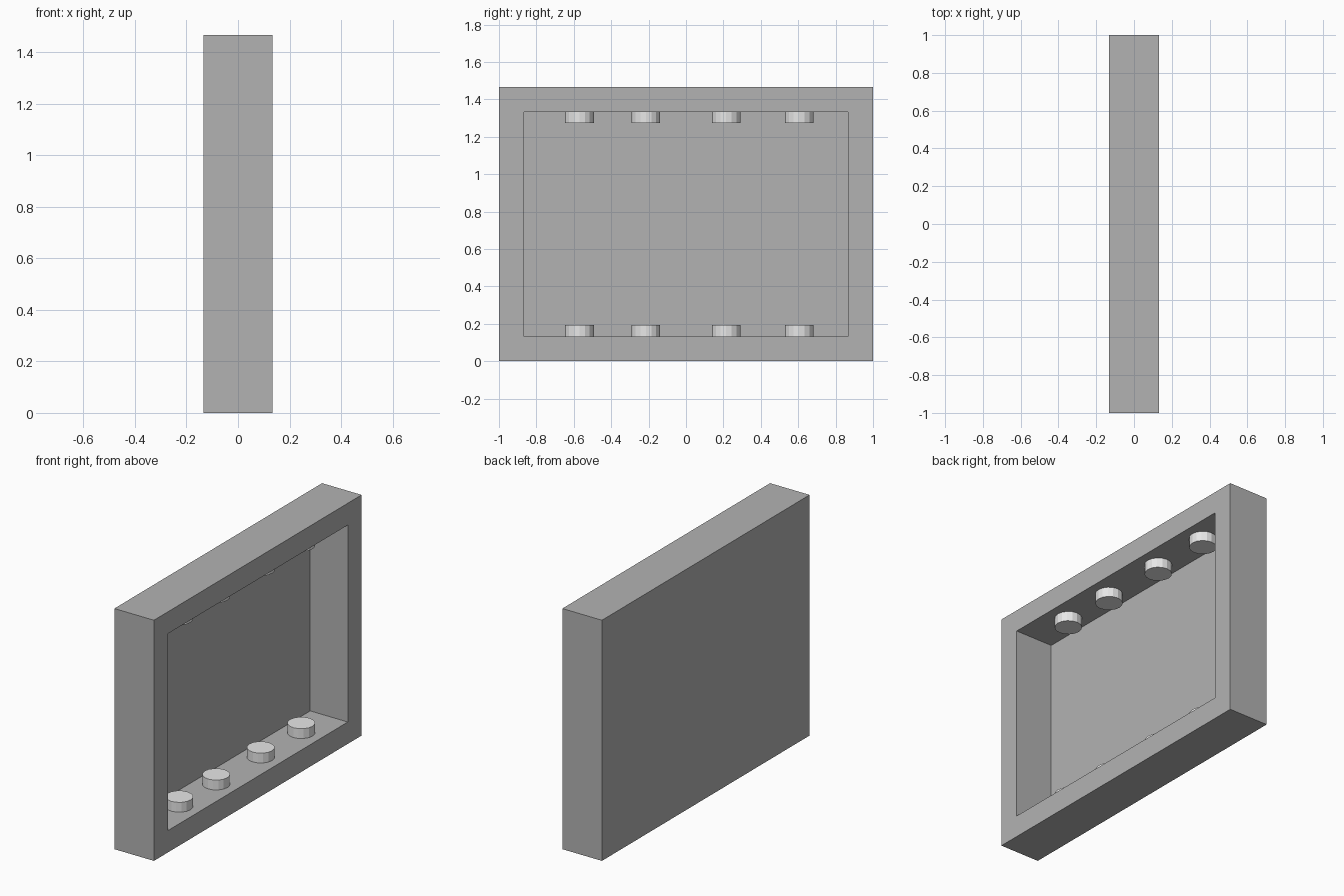
import bpy, bmesh
from mathutils import Matrix

cube = bpy.data.objects.get("Cube")
if cube:
    bpy.data.objects.remove(cube, do_unlink=True)


def material(name, value):
    mat = bpy.data.materials.new(name)
    colour = (value, value, value, 1)
    mat.use_nodes = True
    mat.diffuse_color = colour
    mat.node_tree.nodes["Principled BSDF"].inputs["Base Color"].default_value = colour
    return mat


def make_object(name, bm, mat):
    mesh = bpy.data.meshes.new(name)
    bm.to_mesh(mesh)
    bm.free()
    mesh.materials.append(mat)
    obj = bpy.data.objects.new(name, mesh)
    bpy.context.collection.objects.link(obj)
    return obj


grey = material("mid grey", 0.45)
light = material("light grey", 0.8)

UNIT = 2 / 15
WIDTH, HEIGHT, DEPTH = 15 * UNIT, 11 * UNIT, 2 * UNIT
PANEL = 0.1 * UNIT

# Shallow tray frame: a box whose +x face is inset and pushed in to the thin back panel
bm = bmesh.new()
bmesh.ops.create_cube(bm, size=1)
bmesh.ops.scale(bm, vec=(DEPTH, WIDTH, HEIGHT), verts=bm.verts)
bmesh.ops.translate(bm, vec=(0, 0, HEIGHT / 2), verts=bm.verts)
bm.normal_update()
opening = max(bm.faces, key=lambda f: f.normal.x)
bmesh.ops.inset_region(bm, faces=[opening], thickness=UNIT, use_even_offset=True)
recess = bmesh.ops.extrude_discrete_faces(bm, faces=[opening])["faces"][0]
bmesh.ops.translate(bm, vec=(PANEL - DEPTH, 0, 0), verts=recess.verts)
make_object("frame_with_back_panel", bm, grey)

# Round studs on the inner floor and under the inner ceiling
STUD_RADIUS, STUD_HEIGHT = 0.077, 0.06
rows = {"floor": UNIT + STUD_HEIGHT / 2, "ceiling": HEIGHT - UNIT - STUD_HEIGHT / 2}
for row, z in rows.items():
    for i, y in enumerate((-0.57, -0.215, 0.215, 0.605)):
        bm = bmesh.new()
        bmesh.ops.create_cone(bm, cap_ends=True, segments=16, radius1=STUD_RADIUS,
                              radius2=STUD_RADIUS, depth=STUD_HEIGHT,
                              matrix=Matrix.Translation((0.003, y, z)))
        make_object(f"{row}_stud_{i + 1}", bm, light)
